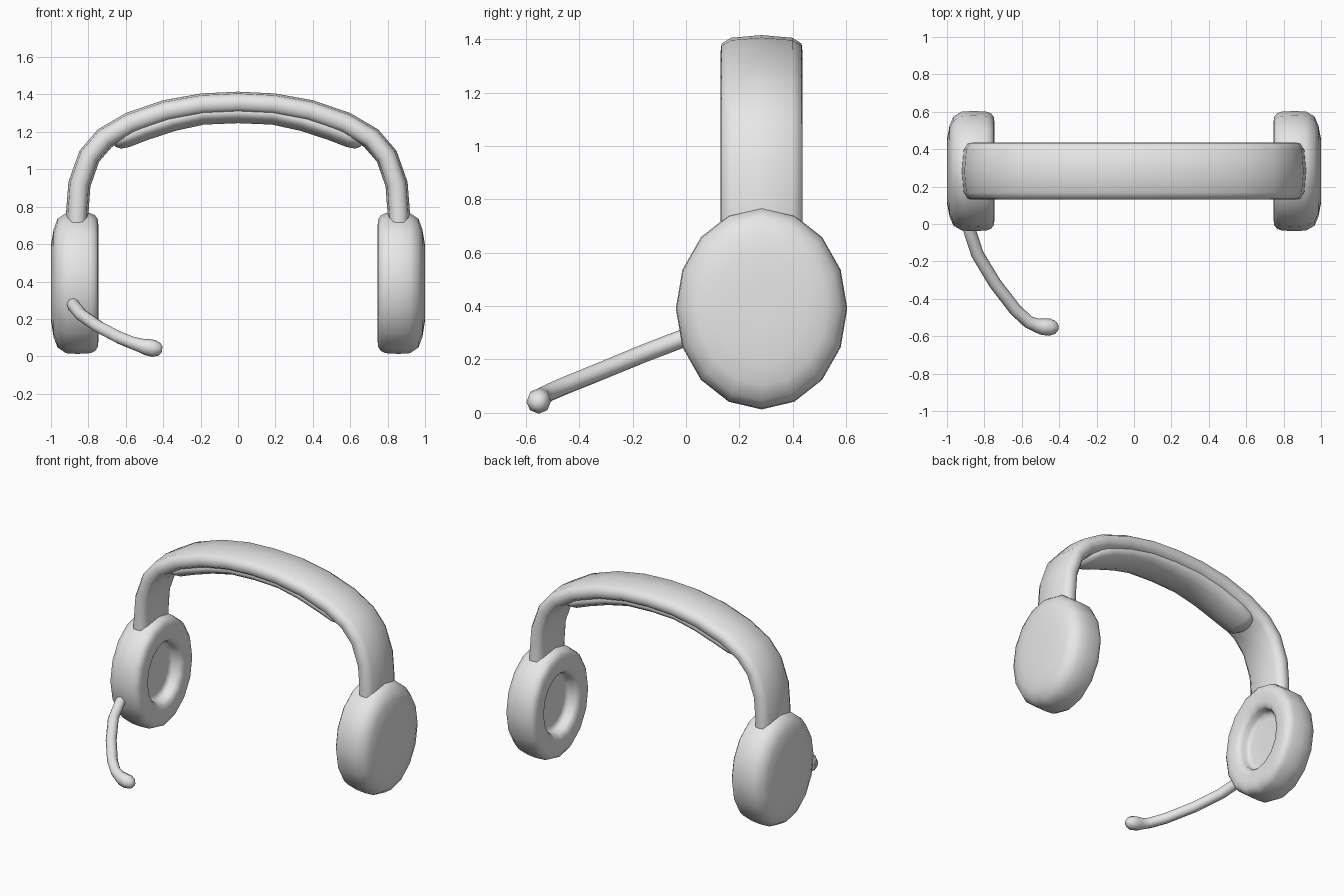
import bpy, bmesh, math
from mathutils import Vector

cube = bpy.data.objects.get("Cube")
if cube:
    bpy.data.objects.remove(cube, do_unlink=True)

grey = bpy.data.materials.new("light grey")
grey.use_nodes = True
grey.diffuse_color = (0.8, 0.8, 0.8, 1)
grey.node_tree.nodes["Principled BSDF"].inputs["Base Color"].default_value = (0.8, 0.8, 0.8, 1)

MID_Y = 0.283  # depth of the band and cups


def loft(name, rings):
    """Skin a list of closed point rings and cap both ends."""
    bm = bmesh.new()
    loops = [[bm.verts.new(p) for p in ring] for ring in rings]
    n = len(loops[0])
    for a, b in zip(loops, loops[1:]):
        for i in range(n):
            j = (i + 1) % n
            bm.faces.new((a[i], a[j], b[j], b[i]))
    bm.faces.new(loops[0])
    bm.faces.new(loops[-1])
    bmesh.ops.recalc_face_normals(bm, faces=bm.faces)
    mesh = bpy.data.meshes.new(name)
    bm.to_mesh(mesh)
    bm.free()
    mesh.materials.append(grey)
    obj = bpy.data.objects.new(name, mesh)
    bpy.context.collection.objects.link(obj)
    bpy.ops.object.select_all(action="DESELECT")
    obj.select_set(True)
    bpy.context.view_layer.objects.active = obj
    bpy.ops.object.shade_smooth_by_angle(angle=math.radians(75))
    return obj


def sweep(name, path, section, axis, scales=None):
    """Carry a cross-section along a path; section u follows axis."""
    path = [Vector(p) for p in path]
    scales = scales or [1] * len(path)
    rings = []
    for i, p in enumerate(path):
        t = (path[min(i + 1, len(path) - 1)] - path[max(i - 1, 0)]).normalized()
        u = Vector(axis)
        u = (u - u.dot(t) * t).normalized()
        v = t.cross(u)
        rings.append([p + (u * a + v * b) * scales[i] for a, b in section])
    return loft(name, rings)


def oval(n, a, b):
    return [(a * math.cos(math.tau * i / n), b * math.sin(math.tau * i / n)) for i in range(n)]


def arch(half):
    """Mirror a half path given from the middle outwards."""
    pts = [(-x, MID_Y, z) for x, z in reversed(half[1:])]
    return pts + [(x, MID_Y, z) for x, z in half]


# Ear cups: oval lathe with a recess on the inner side
cup_profile = [(1.0, 0.2), (0.999, 0.55), (0.986, 0.76), (0.965, 0.91), (0.92, 0.99),
               (0.86, 1.0), (0.79, 0.99), (0.764, 0.96), (0.749, 0.9), (0.746, 0.8),
               (0.747, 0.66), (0.755, 0.58), (0.775, 0.54), (0.805, 0.53),
               (0.822, 0.5), (0.826, 0.43), (0.826, 0.15)]
for side, name in ((1, "left_ear_cup"), (-1, "right_ear_cup")):
    loft(name, [[(side * x, MID_Y + u, 0.391 + v) for u, v in oval(16, 0.321 * r, 0.378 * r)]
                for x, r in cup_profile])

# Headband: rounded flat strap bent over the head
strap = [(0.153, 0), (0.15, 0.028), (0.115, 0.05), (0, 0.06),
         (-0.115, 0.05), (-0.15, 0.028)]
strap += [(-u, -v) for u, v in strap]
band_half = [(0, 1.355), (0.19, 1.346), (0.385, 1.311), (0.575, 1.246), (0.712, 1.166),
             (0.795, 1.07), (0.848, 0.92), (0.86, 0.76), (0.86, 0.66)]
sweep("headband", arch(band_half), strap, (0, 1, 0))

# Cushion under the top of the band
pad_half = [(0, 1.305), (0.19, 1.297), (0.35, 1.262), (0.5, 1.213), (0.6, 1.171),
            (0.645, 1.15), (0.665, 1.14)]
pad_taper = [1, 1, 1, 1, 0.95, 0.75, 0.35]
sweep("headband_cushion", arch(pad_half), oval(14, 0.128, 0.06), (0, 1, 0),
      pad_taper[:0:-1] + pad_taper)

# Microphone boom, swelling into the tip
boom = [(-0.885, 0.05, 0.3), (-0.88, -0.03, 0.272), (-0.838, -0.16, 0.222),
        (-0.745, -0.315, 0.158), (-0.635, -0.458, 0.1), (-0.565, -0.523, 0.072),
        (-0.52, -0.542, 0.058), (-0.49, -0.549, 0.05), (-0.45, -0.552, 0.042),
        (-0.42, -0.553, 0.037), (-0.406, -0.553, 0.035)]
sweep("microphone_boom", boom, oval(8, 0.034, 0.034), (0, 0, 1),
      [1, 1, 1, 1, 1, 1, 1.1, 1.3, 1.35, 1.0, 0.5])
